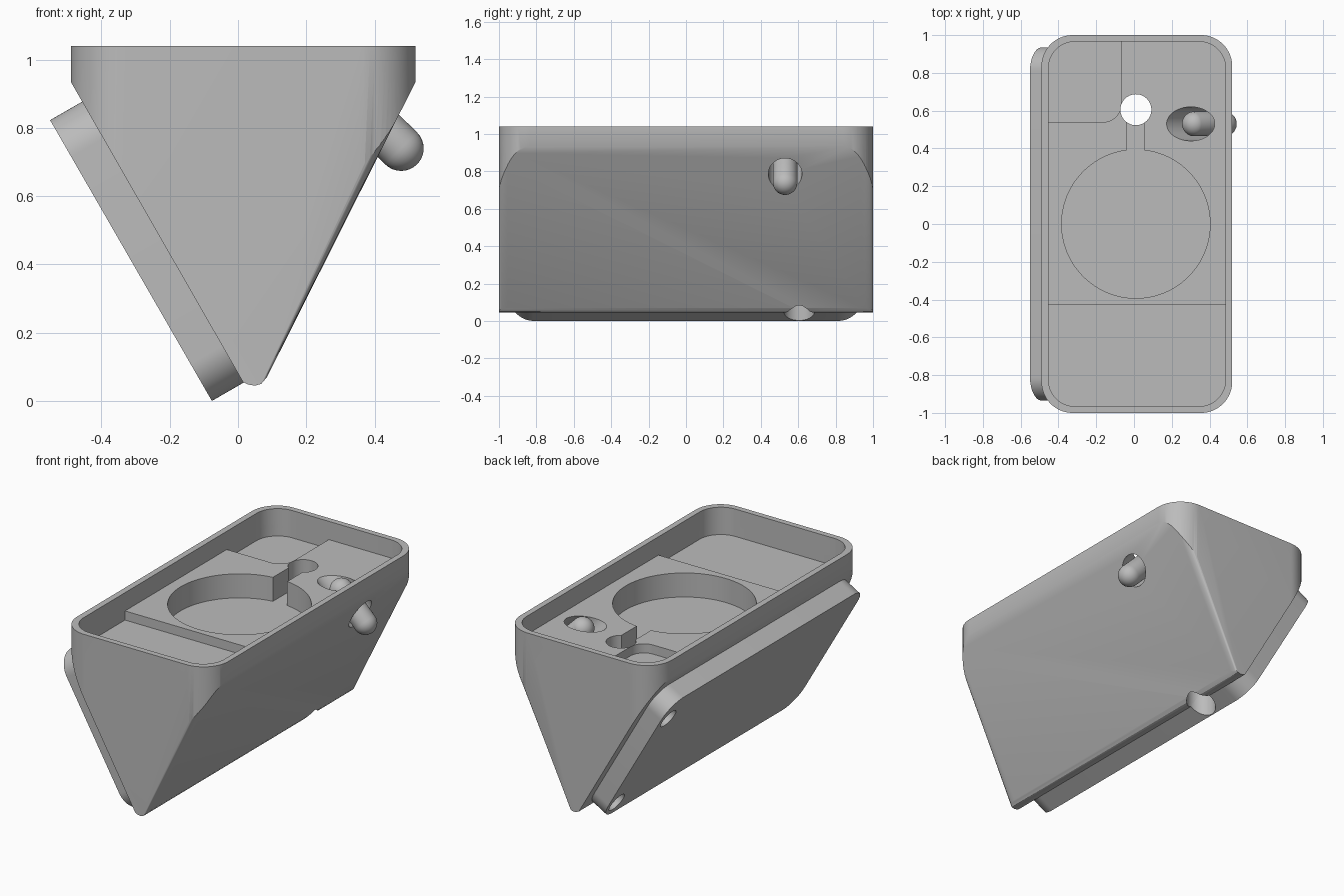
import bpy, bmesh, math
from mathutils import Matrix, Vector

if "Cube" in bpy.data.objects:
    bpy.data.objects.remove(bpy.data.objects["Cube"])

grey = bpy.data.materials.new("plain_grey")
grey.use_nodes = True
COLOUR = (0.5, 0.5, 0.5, 1)
grey.diffuse_color = COLOUR
grey.node_tree.nodes["Principled BSDF"].inputs["Base Color"].default_value = COLOUR


def make(name, bm, matrix=None):
    if matrix:
        bm.transform(matrix)
    bmesh.ops.recalc_face_normals(bm, faces=bm.faces)
    mesh = bpy.data.meshes.new(name)
    bm.to_mesh(mesh)
    bm.free()
    mesh.materials.append(grey)
    obj = bpy.data.objects.new(name, mesh)
    bpy.context.collection.objects.link(obj)
    return obj


def extrude(points, offset):
    bm = bmesh.new()
    face = bm.faces.new([bm.verts.new(p) for p in points])
    top = bmesh.ops.extrude_face_region(bm, geom=[face], use_keep_orig=True)
    verts = [v for v in top["geom"] if isinstance(v, bmesh.types.BMVert)]
    bmesh.ops.translate(bm, verts=verts, vec=offset)
    return bm


def slab(name, x0, x1, y0, y1, z0, z1, radius=0, matrix=None, steps=16):
    """Prism over a rectangle, with rounded corners if a radius is given."""
    r, pts = radius, []
    corners = [(x1 - r, y1 - r), (x0 + r, y1 - r), (x0 + r, y0 + r), (x1 - r, y0 + r)]
    for i, (cx, cy) in enumerate(corners):
        for k in range(steps + 1 if r else 1):
            a = (i + k / steps) * math.pi / 2
            pts.append((cx + r * math.cos(a), cy + r * math.sin(a), z0))
    return make(name, extrude(pts, (0, 0, z1 - z0)), matrix)


def rod(name, radius, start, end, segments=64):
    start, end = Vector(start), Vector(end)
    axis = end - start
    bm = bmesh.new()
    bmesh.ops.create_cone(bm, cap_ends=True, segments=segments, radius1=radius,
                          radius2=radius, depth=axis.length)
    turn = axis.to_track_quat("Z", "Y").to_matrix().to_4x4()
    return make(name, bm, Matrix.Translation((start + end) / 2) @ turn)


def combine(obj, tool, operation="DIFFERENCE", keep=False):
    mod = obj.modifiers.new("cut", "BOOLEAN")
    mod.operation, mod.object, mod.solver = operation, tool, "EXACT"
    bpy.context.view_layer.objects.active = obj
    bpy.ops.object.modifier_apply(modifier=mod.name)
    if not keep:
        bpy.data.objects.remove(tool)


def smooth(obj, angle=30):
    bpy.ops.object.select_all(action="DESELECT")
    obj.select_set(True)
    bpy.context.view_layer.objects.active = obj
    bpy.ops.object.shade_smooth_by_angle(angle=math.radians(angle))


# Wedge body: tapered profile, softened right edges, trimmed by a rounded prism
profile = [(-0.55, 1.04), (0.015, 0.055), (0.03, 0.048), (0.05, 0.045),
           (0.068, 0.05), (0.085, 0.07), (0.573, 1.04)]
bm = extrude([(x, -1, z) for x, z in profile], (0, 2, 0))
bm.normal_update()
soft = [e for e in bm.edges
        if abs(e.verts[0].co.y - e.verts[1].co.y) < 0.01
        and min(v.co.x for v in e.verts) > 0.08 and e.calc_length() > 0.5
        and abs(e.verts[0].co.z - e.verts[1].co.z) > 0.5]
bmesh.ops.bevel(bm, geom=soft, offset=0.045, segments=8, profile=0.5, affect="EDGES")
body = make("wedge_body", bm)
combine(body, slab("outline", -0.49, 0.52, -1, 1, -0.1, 1.04, 0.165), "INTERSECT")

# Tray recess with a raised floor and two lower areas
FLOOR, LOW, DEEP, TOP = 0.93, 0.875, 0.785, 1.2
INNER = (-0.453, 0.485, -0.965, 0.965)
combine(body, slab("tray", *INNER, FLOOR, TOP, 0.14))
low_areas = [slab("front_step", -1, 1, -2, -0.43, LOW - 0.1, TOP),
             slab("corner_step", -1, -0.07, 0.54, 2, LOW - 0.1, TOP, 0.09)]
for area in low_areas:
    combine(area, slab("limit", *INNER, LOW, TOP - 0.05, 0.14), "INTERSECT")
    combine(body, area)

# Round pocket, cable channel and angled peg hole
combine(body, rod("round_pocket", 0.393, (0.01, 0, DEEP), (0.01, 0, TOP), 96))
combine(body, slab("channel", -0.04, 0.055, 0.3, 0.6, DEEP, TOP))
combine(body, rod("peg_hole", 0.09, (0.1, 0.53, 1.13), (0.7, 0.53, 0.53)))

# Mounting plate lying on the left slope
slope = Vector((-0.499, 0, 0.866))
normal = Vector((-0.866, 0, -0.499))
frame = Matrix((Vector((0, 1, 0)), slope, normal)).transposed().to_4x4()
frame.translation = (0.017, 0, 0.054)
plate = slab("mounting_plate", -0.935, 0.935, 0, 0.95, -0.002, 0.108, 0.125, frame)
for y in (-0.84, 0.84):
    for t in (0.1, 0.79):
        combine(plate, rod("screw_hole", 0.06, frame @ Vector((y, t, 0.04)),
                           frame @ Vector((y, t, 0.2))))

# Vertical cable hole through body and plate
cable_hole = rod("cable_hole", 0.082, (0.01, 0.605, -0.2), (0.01, 0.605, TOP))
combine(body, cable_hole, keep=True)
combine(plate, cable_hole)

# Round-ended peg in the angled hole
bm = bmesh.new()
bmesh.ops.create_uvsphere(bm, u_segments=32, v_segments=16, radius=0.066)
stretch = (Vector((0.478, 0, 0.74)) - Vector((0.32, 0, 0.898))).length
for v in bm.verts:
    if v.co.z > 0.001:
        v.co.z += stretch
turn = Vector((-1, 0, 1)).to_track_quat("Z", "Y").to_matrix().to_4x4()
peg = make("peg", bm, Matrix.Translation((0.478, 0.53, 0.74)) @ turn)

for part in (body, plate, peg):
    smooth(part)
